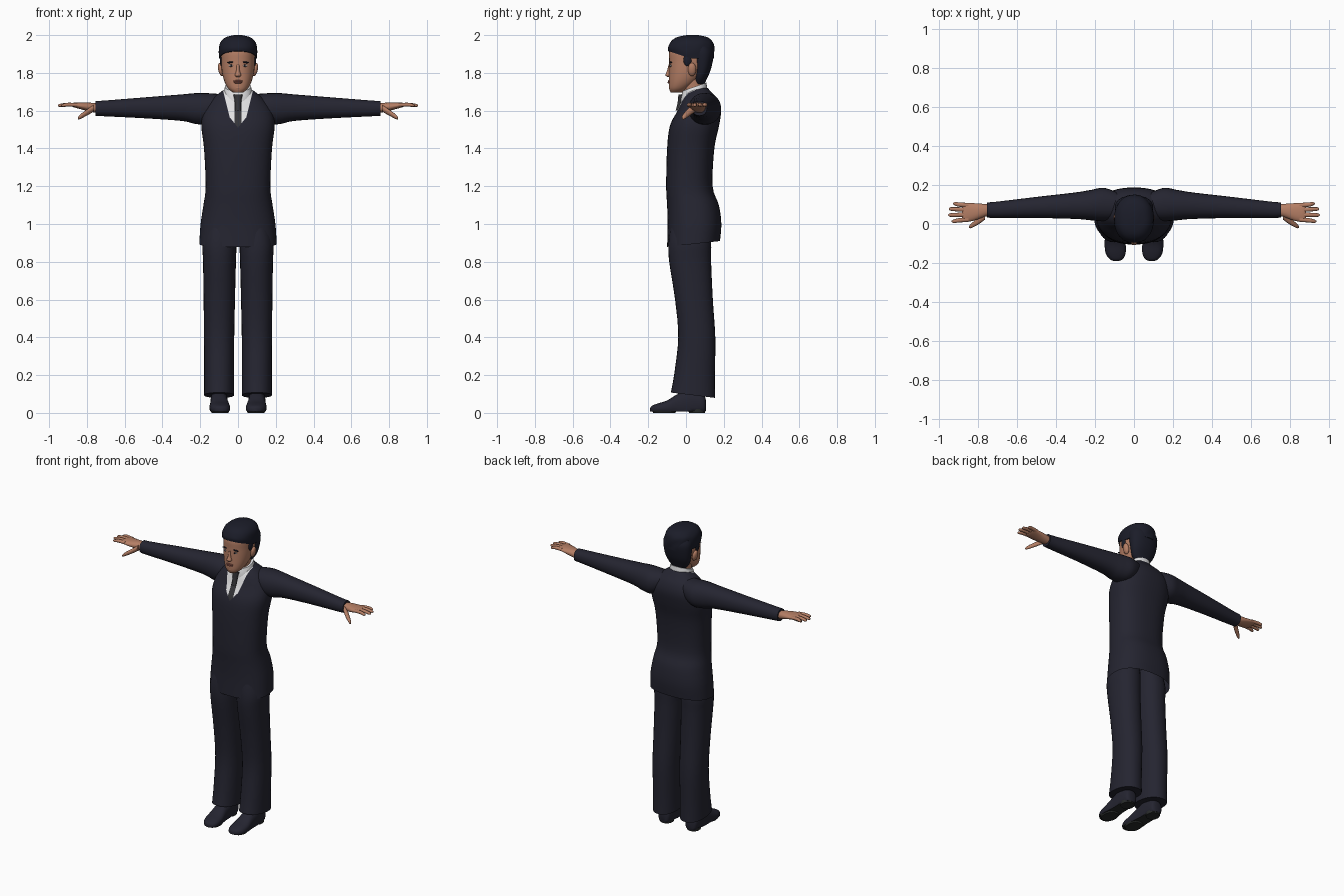
import bpy, bmesh
from math import sin, cos, pi, radians, copysign
from mathutils import Matrix, Vector
from mathutils.bvhtree import BVHTree

if "Cube" in bpy.data.objects:
    bpy.data.objects.remove(bpy.data.objects["Cube"])

parts = []


def material(name, rgb):
    m = bpy.data.materials.new(name)
    m.use_nodes = True
    m.diffuse_color = (*rgb, 1)
    m.node_tree.nodes["Principled BSDF"].inputs["Base Color"].default_value = (*rgb, 1)
    return m


SUIT = material("navy suit", (.018, .018, .030))
HAIR = material("black hair", (.011, .012, .022))
SKIN = material("warm skin", (.46, .21, .13))
SHIRT = material("white shirt", (.75, .75, .76))
TIE = material("charcoal tie", (.035, .035, .04))
SOLE = material("dark sole", (.022, .025, .024))
LIPS = material("lips", (.30, .10, .075))
EYES = material("eye white", (.5, .45, .42))


def finish(name, bm, *mats):
    bmesh.ops.recalc_face_normals(bm, faces=bm.faces)
    mesh = bpy.data.meshes.new(name)
    bm.to_mesh(mesh)
    bm.free()
    for m in mats:
        mesh.materials.append(m)
    ob = bpy.data.objects.new(name, mesh)
    bpy.context.collection.objects.link(ob)
    parts.append(ob)
    return ob


def smooth_rings(rings, steps):
    """Catmull-Rom interpolation of the ring settings."""
    out = []
    for k in range(len(rings) - 1):
        p = [rings[max(0, min(len(rings) - 1, k + d))] for d in (-1, 0, 1, 2)]
        for s in range(steps):
            t = s / steps
            out.append([b + .5 * t * (c - a + t * (2*a - 5*b + 4*c - d + t * (3*(b - c) + d - a)))
                        for a, b, c, d in zip(*p)])
    return out + [list(rings[-1])]


def loft(axis, rings, n=24, power=2.2, steps=4, side=1, warp=None, open_start=False):
    """Skin over rings of (position, centre u, centre v, radius u, radius v)."""
    bm = bmesh.new()
    loops = []
    for t, cu, cv, ru, rv in smooth_rings(rings, steps):
        loop = []
        for i in range(n):
            a = 2 * pi * i / n
            u = cu + ru * copysign(abs(cos(a)) ** (2 / power), cos(a))
            v = cv + rv * copysign(abs(sin(a)) ** (2 / power), sin(a))
            co = Vector({"x": (t, u, v), "y": (u, t, v), "z": (u, v, t)}[axis])
            if warp:
                warp(co)
            co.x *= side
            loop.append(bm.verts.new(co))
        loops.append(loop)
    for a, b in zip(loops, loops[1:]):
        for i in range(n):
            j = (i + 1) % n
            bm.faces.new((a[i], a[j], b[j], b[i]))
    if not open_start:
        bm.faces.new(loops[0])
    bm.faces.new(loops[-1])
    bmesh.ops.recalc_face_normals(bm, faces=bm.faces)
    return bm


def blob(name, mat, centre, radii, tilt=0, segments=16):
    bm = bmesh.new()
    m = (Matrix.Translation(centre) @ Matrix.Rotation(tilt, 4, "Y")
         @ Matrix.Diagonal((*radii, 1)))
    bmesh.ops.create_uvsphere(bm, u_segments=segments, v_segments=10, radius=1, matrix=m)
    return finish(name, bm, mat)


# Jacket, with the shirt opening and tie cut into its chest
def hem(co):
    co.z += max(0, 1 - co.z) * co.y


bm = loft("z", [(.89, 0, .04, .205, .14), (1, 0, .045, .198, .142), (1.1, 0, .037, .183, .137),
                (1.2, 0, .018, .171, .123), (1.4, 0, .025, .18, .125), (1.52, 0, .045, .194, .13),
                (1.6, 0, .07, .182, .115), (1.66, 0, .073, .14, .095),
                (1.7, 0, .067, .09, .065), (1.72, 0, .07, .06, .045)],
          n=48, power=2.4, warp=hem, open_start=True)


def in_chest(f):
    c = f.calc_center_median()
    return c.z > 1.47 and c.y < .05 and abs(c.x) < .13


cuts = [((s * .075, 0, 1.69), (1, 0, -s * .25)) for s in (1, -1)]
cuts += [((0, 0, 1.51), (1, 0, -s * .8)) for s in (1, -1)]
cuts += [((s * .019, 0, 0), (1, 0, 0)) for s in (1, -1)]
for point, normal in cuts:
    faces = [f for f in bm.faces if in_chest(f)]
    geom = faces + list({e for f in faces for e in f.edges}) + list({v for f in faces for v in f.verts})
    bmesh.ops.bisect_plane(bm, geom=geom, plane_co=point, plane_no=Vector(normal).normalized())
for f in bm.faces:
    c = f.calc_center_median()
    if in_chest(f) and abs(c.x) < min(.075 - .25 * (1.69 - c.z), .8 * (c.z - 1.51)):
        f.material_index = 2 if abs(c.x) < .019 else 1
finish("jacket", bm, SUIT, SHIRT, TIE)


# Collar, tie knot and neck
def collar_slope(co):
    co.z += (co.y - .04) * .35


finish("shirt_collar", loft("z", [(1.64, 0, .045, .083, .075), (1.69, 0, .043, .077, .07),
                                  (1.725, 0, .045, .069, .063)], n=32, warp=collar_slope), SHIRT)
finish("tie_knot", loft("z", [(1.60, 0, -.035, .017, .02), (1.64, 0, -.025, .017, .02),
                              (1.685, 0, -.02, .025, .02)], n=12), TIE)
finish("neck", loft("z", [(1.64, 0, .045, .056, .055), (1.72, 0, .04, .056, .055),
                          (1.8, 0, .035, .06, .06)]), SKIN)

# Head
bm = loft("z", [(1.695, 0, -.05, .025, .03), (1.715, 0, -.04, .05, .049),
                (1.75, 0, -.018, .07, .073), (1.8, 0, .005, .084, .095),
                (1.86, 0, .02, .09, .109), (1.92, 0, .025, .09, .112),
                (1.97, 0, .03, .06, .08)], n=32)
tree = BVHTree.FromBMesh(bm)
finish("head", bm, SKIN)


def on_face(x, z, depth=0):
    hit = tree.ray_cast(Vector((x, -1, z)), Vector((0, 1, 0)))[0]
    return Vector((x, hit.y + depth, z))


# Face
finish("nose", loft("z", [(1.778, 0, -.085, .010, .012), (1.788, 0, -.089, .017, .02),
                          (1.81, 0, -.087, .010, .014), (1.845, 0, -.083, .007, .009)],
                    n=12), SKIN)
blob("upper_lip", LIPS, on_face(0, 1.757, .003), (.025, .009, .005))
blob("lower_lip", LIPS, on_face(0, 1.749, .003), (.021, .010, .006))
blob("chin", SKIN, (0, -.072, 1.722), (.027, .019, .017))
for word, s in (("left", 1), ("right", -1)):
    blob(word + "_eye", EYES, on_face(s * .036, 1.838, .002), (.014, .006, .006))
    blob(word + "_iris", HAIR, on_face(s * .036, 1.838, -.001), (.006, .005, .006))
    blob(word + "_eyebrow", HAIR, on_face(s * .038, 1.856, .001), (.021, .007, .0045), s * .12)
    blob(word + "_ear", SKIN, (s * .09, .032, 1.818), (.015, .022, .036), s * .2)
    blob(word + "_sideburn", HAIR, (s * .087, .008, 1.868), (.009, .022, .032))


# Hair
def hairline(co):
    co.z += max(0, 1.95 - co.z) * max(-.03, -co.y) * 5
    wave = 1 + .012 * sin(70 * co.x + 90 * co.z) * cos(60 * co.y)
    co.x *= wave
    co.y *= wave


finish("hair_top", loft("z", [(1.885, 0, .027, .099, .121), (1.92, 0, .027, .102, .123),
                              (1.96, 0, .03, .094, .114), (1.988, 0, .032, .066, .083),
                              (2.0, 0, .035, .02, .03)], n=40, warp=hairline), HAIR)
finish("hair_back", loft("z", [(1.74, 0, .07, .05, .028), (1.77, 0, .075, .074, .036),
                               (1.82, 0, .085, .09, .047), (1.9, 0, .085, .098, .062),
                               (1.94, 0, .075, .09, .06)], n=32), HAIR)


# Limbs
def trouser_hem(co):
    co.z += max(0, .2 - co.z) * (.15 - co.y)


def flat_sole(co):
    co.z = max(co.z, .008)


for word, s in (("left", 1), ("right", -1)):
    finish(word + "_sleeve",
           loft("x", [(.06, .09, 1.635, .06, .05), (.15, .1, 1.612, .085, .08),
                      (.22, .097, 1.611, .078, .082), (.3, .094, 1.616, .068, .070),
                      (.5, .085, 1.615, .054, .055), (.7, .073, 1.612, .042, .042),
                      (.755, .072, 1.612, .039, .039)], side=s), SUIT)
    finish(word + "_palm",
           loft("x", [(.74, .072, 1.612, .028, .025), (.78, .068, 1.618, .036, .024),
                      (.83, .061, 1.625, .046, .018), (.87, .06, 1.63, .047, .012),
                      (.882, .06, 1.63, .035, .006)], side=s), SKIN)
    finish(word + "_thumb",
           loft("x", [(.765, .042, 1.612, .02, .018), (.8, .014, 1.59, .017, .016),
                      (.835, -.009, 1.568, .012, .012), (.847, -.016, 1.559, .004, .005)],
                n=12, side=s), SKIN)
    fingers = (("index", .023, .014, .935), ("middle", .048, .046, .953),
               ("ring", .073, .077, .95), ("little", .096, .104, .928))
    for finger, base, tip, end in fingers:
        mid = (base + tip) / 2
        finish(f"{word}_{finger}_finger",
               loft("x", [(.85, base, 1.63, .012, .010), (.9, mid, 1.632, .011, .010),
                          (end - .01, tip, 1.628, .009, .008), (end, tip, 1.627, .003, .003)],
                    n=12, side=s), SKIN)
    finish(word + "_trouser_leg",
           loft("z", [(.08, .1, .037, .08, .117), (.2, .1, .045, .079, .108),
                      (.4, .1, .057, .08, .098), (.6, .099, .042, .083, .1),
                      (.8, .098, .022, .087, .111), (.9, .098, .02, .09, .113),
                      (1.0, .09, .02, .075, .1)], n=28, side=s, warp=trouser_hem), SUIT)
    # Shoe, with a darker underside and heel block
    bm = loft("y", [(.105, .1, .04, .02, .03), (.09, .1, .045, .04, .05),
                    (.02, .1, .05, .046, .07), (-.04, .099, .04, .047, .062),
                    (-.1, .097, .028, .054, .038), (-.15, .094, .022, .051, .028),
                    (-.18, .091, .018, .034, .02), (-.19, .09, .016, .012, .01)],
              n=24, power=2.5, side=s, warp=flat_sole)
    for f in bm.faces:
        f.normal_update()
        f.material_index = int(f.normal.z < -.6 and f.calc_center_median().z < .03)
    finish(word + "_shoe", bm, SUIT, SOLE)
    finish(word + "_heel", loft("z", [(0, .1, .058, .04, .043), (.02, .1, .058, .042, .045)],
                                n=20, side=s, steps=1), SOLE)
    finish(word + "_front_sole", loft("z", [(0, .095, -.115, .044, .058), (.012, .095, -.115, .05, .067)],
                                      n=20, side=s, steps=1), SOLE)

# Smooth shading
bpy.ops.object.select_all(action="DESELECT")
for ob in parts:
    ob.select_set(True)
bpy.context.view_layer.objects.active = parts[0]
bpy.ops.object.shade_smooth_by_angle(angle=radians(45))
